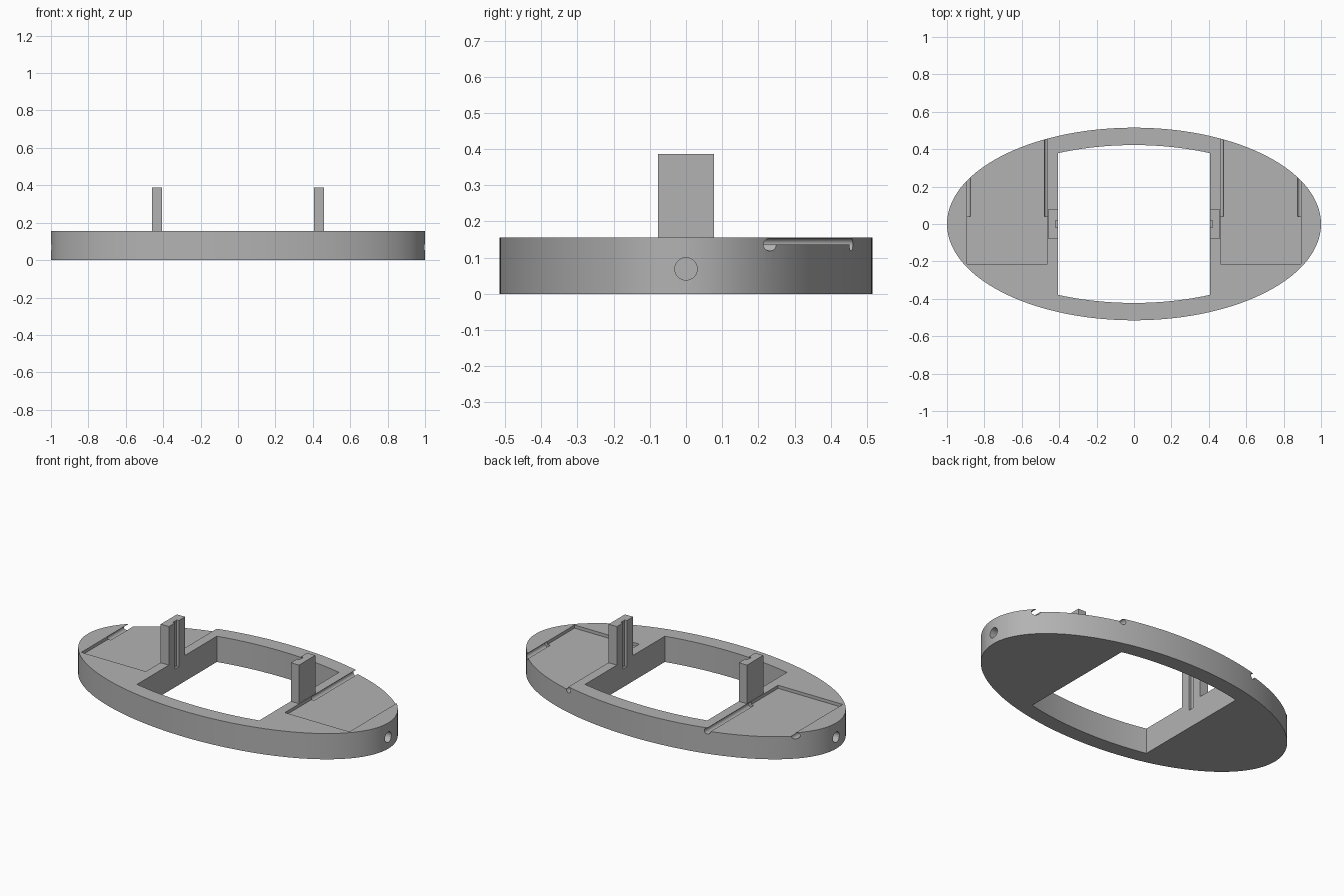
import bpy, bmesh, math
from mathutils import Matrix

old = bpy.data.objects.get("Cube")
if old:
    bpy.data.objects.remove(old, do_unlink=True)

grey = bpy.data.materials.new("plain_grey")
grey.use_nodes = True
colour = (0.45, 0.45, 0.45, 1)
grey.diffuse_color = colour
grey.node_tree.nodes["Principled BSDF"].inputs["Base Color"].default_value = colour

TOP = 0.155        # plate height
FLOOR = 0.136      # recess floor and groove axis height
INNER_X = 0.406    # straight sides of the opening


def make_object(name, bm):
    bmesh.ops.recalc_face_normals(bm, faces=bm.faces)
    mesh = bpy.data.meshes.new(name)
    bm.to_mesh(mesh)
    bm.free()
    mesh.materials.append(grey)
    ob = bpy.data.objects.new(name, mesh)
    bpy.context.collection.objects.link(ob)
    return ob


def prism(name, outline, z0, z1):
    bm = bmesh.new()
    face = bm.faces.new([bm.verts.new((x, y, z0)) for x, y in outline])
    side = bmesh.ops.extrude_face_region(bm, geom=[face])["geom"]
    verts = [g for g in side if isinstance(g, bmesh.types.BMVert)]
    bmesh.ops.translate(bm, verts=verts, vec=(0, 0, z1 - z0))
    return make_object(name, bm)


def box(name, x0, x1, y0, y1, z0, z1):
    return prism(name, [(x0, y0), (x1, y0), (x1, y1), (x0, y1)], z0, z1)


def rod(name, radius, length, centre, axis):
    bm = bmesh.new()
    turn = Matrix.Rotation(math.pi / 2, 4, axis)
    bmesh.ops.create_cone(bm, cap_ends=True, segments=32, radius1=radius,
                          radius2=radius, depth=length,
                          matrix=Matrix.Translation(centre) @ turn)
    return make_object(name, bm)


def cut(target, cutter):
    cutter.hide_render = True
    mod = target.modifiers.new("cut", "BOOLEAN")
    mod.operation = "DIFFERENCE"
    mod.solver = "EXACT"
    mod.object = cutter
    bpy.context.view_layer.objects.active = target
    bpy.ops.object.modifier_apply(modifier=mod.name)
    bpy.data.objects.remove(cutter, do_unlink=True)


# Elliptical base plate
steps = 144
angles = [2 * math.pi * i / steps for i in range(steps)]
plate = prism("base_plate", [(math.cos(a), 0.515 * math.sin(a)) for a in angles], 0, TOP)

# Central opening: straight sides, curved front and back
xs = [INNER_X * (i / 12 - 1) for i in range(25)]
arc = [(x, 0.422 * math.sqrt(1 - (x / 0.92) ** 2)) for x in xs]
cut(plate, prism("opening_cutter", arc + [(x, -y) for x, y in reversed(arc)], -0.1, 0.3))

for s in (-1, 1):
    # Shallow recess open to the back
    cut(plate, box("recess_cutter", s * 0.462, s * 0.892, -0.215, 0.7, FLOOR, 0.3))
    # Round grooves along the recess sides
    for x in (0.462, 0.892):
        cut(plate, rod("groove_cutter", 0.0175, 0.66, (s * x, 0.37, FLOOR), "X"))
    # Round socket in the end of the plate
    cut(plate, rod("socket_cutter", 0.031, 0.24, (s, 0, 0.069), "Y"))
    # Foot of the post slot
    cut(plate, box("slot_cutter", s * 0.39, s * 0.42, -0.018, 0.018, 0.11, 0.3))

# Upright posts with a vertical slot on the inner face
for s, name in ((-1, "right_post"), (1, "left_post")):
    a, b, c = s * INNER_X, s * 0.42, s * 0.46
    half, slot = 0.077, 0.018
    prism(name, [(a, -half), (c, -half), (c, half), (a, half),
                 (a, slot), (b, slot), (b, -slot), (a, -slot)], TOP, 0.387)

# Smooth the curved walls, keep the edges sharp
bpy.ops.object.select_all(action="DESELECT")
plate.select_set(True)
bpy.context.view_layer.objects.active = plate
bpy.ops.object.shade_smooth_by_angle(angle=math.radians(30))
